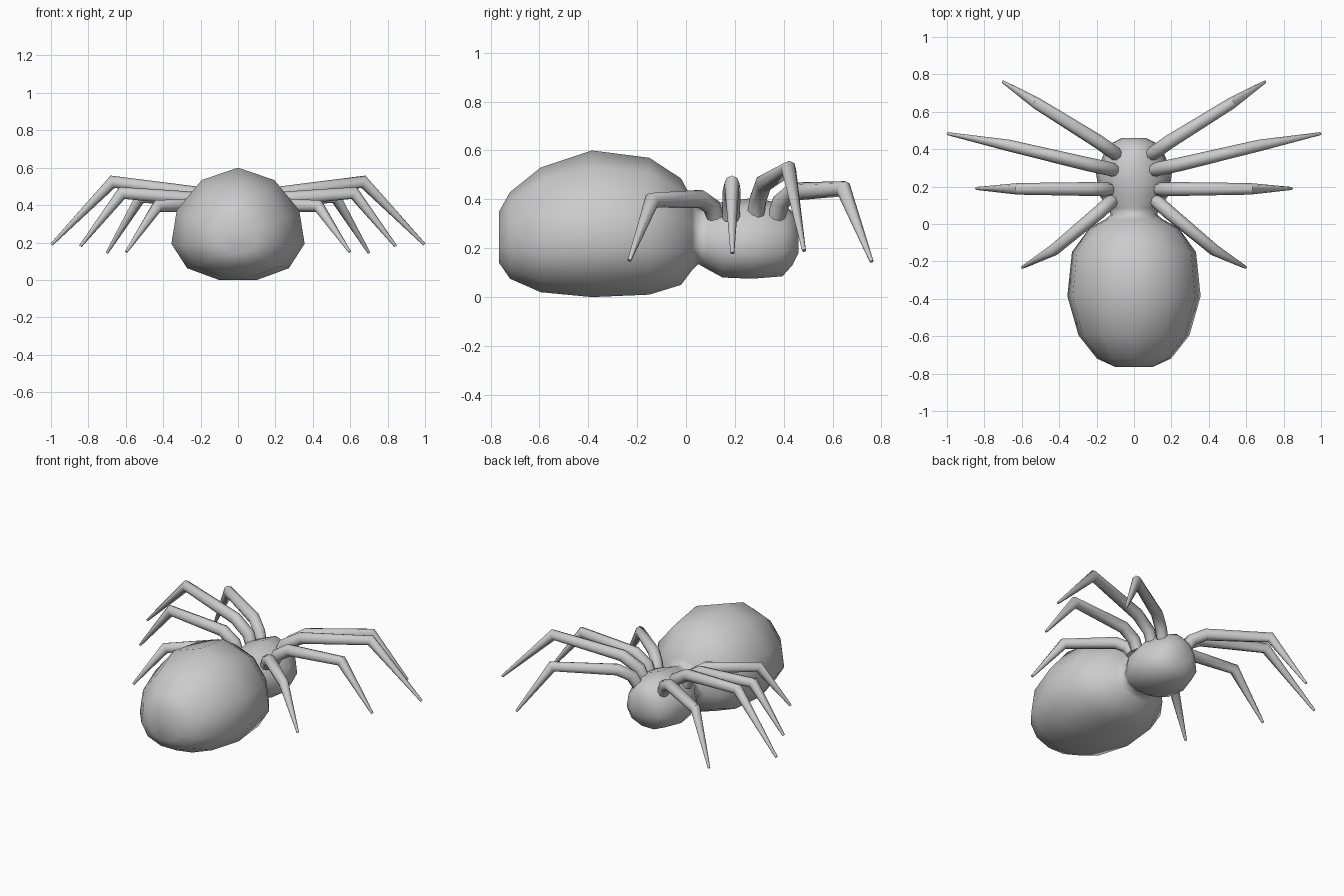
import bpy, bmesh, math
from mathutils import Vector

if "Cube" in bpy.data.objects:
    bpy.data.objects.remove(bpy.data.objects["Cube"])


def loft(name, rings, sharp):
    """Skin a list of closed rings and cap both ends."""
    bm = bmesh.new()
    loops = [[bm.verts.new(p) for p in ring] for ring in rings]
    n = len(loops[0])
    for a, b in zip(loops, loops[1:]):
        for i in range(n):
            j = (i + 1) % n
            bm.faces.new((a[i], a[j], b[j], b[i]))
    bm.faces.new(loops[0])
    bm.faces.new(loops[-1])
    bmesh.ops.recalc_face_normals(bm, faces=bm.faces)
    for f in bm.faces:
        f.smooth = True
    me = bpy.data.meshes.new(name)
    bm.to_mesh(me)
    bm.free()
    me.set_sharp_from_angle(angle=math.radians(sharp))
    ob = bpy.data.objects.new(name, me)
    bpy.context.collection.objects.link(ob)
    return ob


def body_ring(y, w, top, bottom, n=11):
    """Eleven-sided section, widest a little below its middle."""
    r = (top - bottom) / 1.975
    pts = []
    for i in range(n):
        a = math.tau * i / n
        z = top - r + r * math.cos(a) - 0.2 * r * math.sin(a) ** 2
        pts.append((w * math.sin(a), y, z))
    return pts


def leg(name, path, radii, side, n=8):
    """Tapered tube with mitred joints."""
    pts = [Vector((x * side, y, z)) for x, y, z in path]
    rings = []
    for i, p in enumerate(pts):
        d_in = (p - pts[max(i - 1, 0)]).normalized()
        d_out = (pts[min(i + 1, len(pts) - 1)] - p).normalized()
        t = (d_in + d_out).normalized()
        across = t.cross(Vector((0, 0, 1))).normalized()
        up = across.cross(t)
        cos_half = t.dot(d_out) if i < len(pts) - 1 else 1
        r = radii[i]
        rings.append([p + across * r * math.cos(math.tau * k / n)
                      + up * r / max(cos_half, 0.7) * math.sin(math.tau * k / n)
                      for k in range(n)])
    return loft(name, rings, 50)


# Abdomen, waist and head in one smooth skin: y, half width, top, bottom
sections = [
    (-0.765, 0.10, 0.35, 0.14), (-0.72, 0.20, 0.43, 0.075),
    (-0.595, 0.30, 0.53, 0.02), (-0.385, 0.36, 0.60, 0.0),
    (-0.15, 0.335, 0.57, 0.01), (-0.02, 0.24, 0.485, 0.05),
    (0.025, 0.155, 0.40, 0.11), (0.05, 0.125, 0.365, 0.135),
    (0.085, 0.14, 0.37, 0.115), (0.15, 0.185, 0.39, 0.08),
    (0.27, 0.205, 0.405, 0.075), (0.395, 0.155, 0.385, 0.085),
    (0.435, 0.115, 0.35, 0.13), (0.46, 0.065, 0.30, 0.18),
]
loft("body", [body_ring(*s) for s in sections], 80)

# Legs: root inside the head, hip, bend, knee, tip
paths = {
    "front_leg": [(0.09, 0.37, 0.33), (0.12, 0.39, 0.39), (0.19, 0.44, 0.432),
                  (0.52, 0.645, 0.443), (0.70, 0.76, 0.145)],
    "second_leg": [(0.10, 0.285, 0.33), (0.13, 0.295, 0.40), (0.24, 0.318, 0.465),
                   (0.67, 0.42, 0.525), (0.996, 0.483, 0.19)],
    "third_leg": [(0.13, 0.185, 0.32), (0.155, 0.185, 0.38), (0.24, 0.187, 0.435),
                  (0.62, 0.188, 0.465), (0.843, 0.19, 0.18)],
    "rear_leg": [(0.12, 0.12, 0.33), (0.14, 0.105, 0.37), (0.19, 0.06, 0.402),
                 (0.43, -0.14, 0.395), (0.597, -0.232, 0.15)],
}
for part, path in paths.items():
    for label, side in (("right", 1), ("left", -1)):
        leg(f"{part}_{label}", path, (0.036, 0.037, 0.037, 0.031, 0.008), side)
